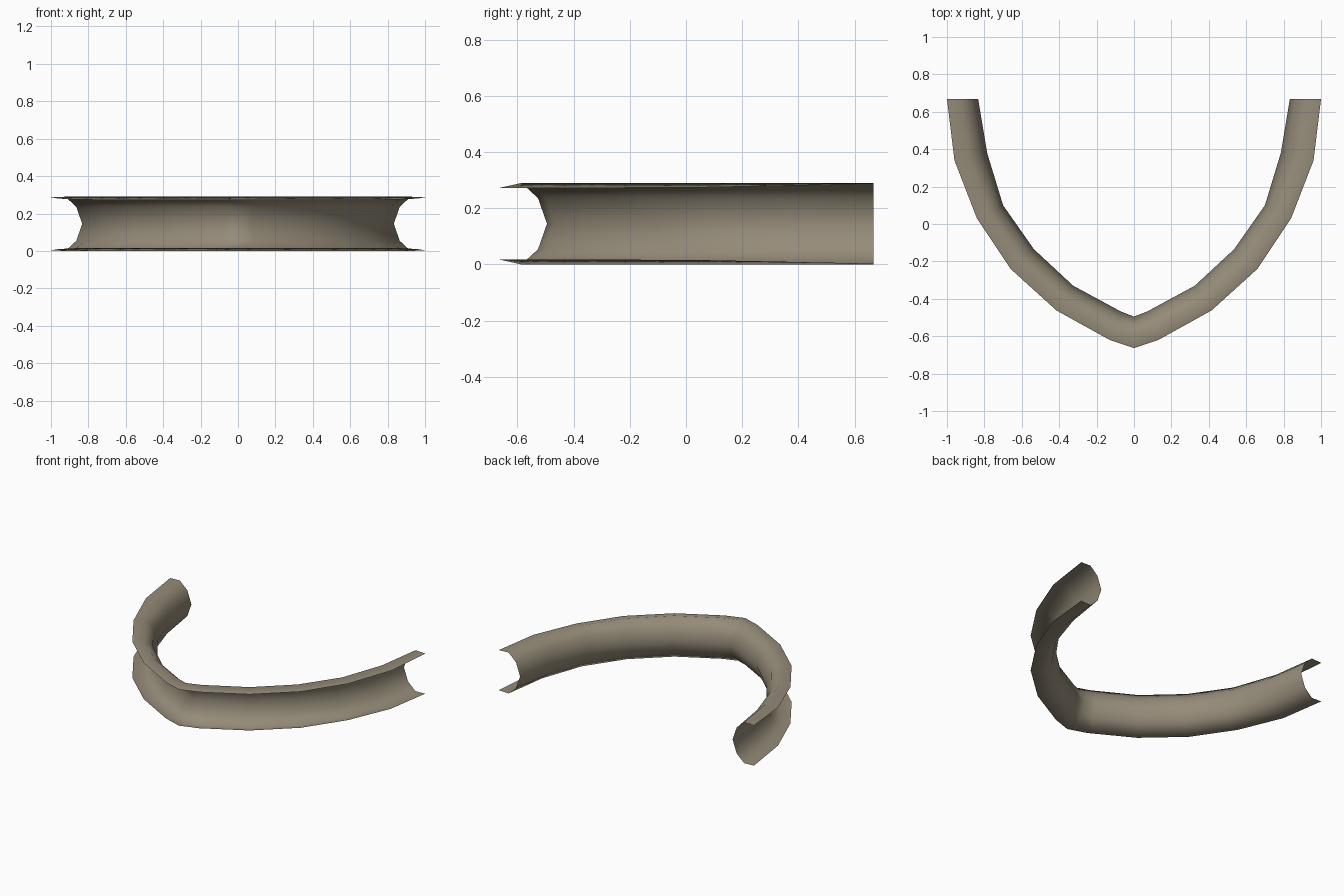
import bpy, bmesh

if "Cube" in bpy.data.objects:
    bpy.data.objects.remove(bpy.data.objects["Cube"])

# Plan stations, centre to back end: inner wall point, outer lip point, lip droop
stations = [
    ((0.00, -0.495), (0.00, -0.663), 0.017),
    ((0.07, -0.468), (0.13, -0.62), 0.017),
    ((0.325, -0.33), (0.415, -0.462), 0.017),
    ((0.535, -0.135), (0.66, -0.24), 0.017),
    ((0.70, 0.10), (0.84, 0.03), 0.016),
    ((0.785, 0.38), (0.96, 0.34), 0.010),
    ((0.833, 0.668), (1.00, 0.668), 0.003),
]
MID, HALF = 0.145, 0.145


def section(station, side):
    """Open C-shaped channel section, bottom lip to top lip."""
    (ix, iy), (ox, oy), droop = station
    upper = [(0.0, 0.0), (0.19, 0.091), (0.54, HALF), (1.0, HALF - droop)]
    prof = [(d, -h) for d, h in reversed(upper[1:])] + upper
    return [(side * (ix + (ox - ix) * d), iy + (oy - iy) * d, MID + h)
            for d, h in prof]


# Curved channel: sections swept round the U, left end to right end
rows = [section(s, -1) for s in reversed(stations[1:])] + [section(s, 1) for s in stations]
bm = bmesh.new()
grid = [[bm.verts.new(p) for p in row] for row in rows]
for a, b in zip(grid, grid[1:]):
    for i in range(len(a) - 1):
        f = bm.faces.new((a[i], b[i], b[i + 1], a[i + 1]))
        f.smooth = True
mesh = bpy.data.meshes.new("curved_channel")
bm.to_mesh(mesh)
bm.free()

# Single warm grey colour
mat = bpy.data.materials.new("warm_grey")
mat.diffuse_color = (0.30, 0.26, 0.19, 1)
mat.use_nodes = True
mat.node_tree.nodes["Principled BSDF"].inputs["Base Color"].default_value = mat.diffuse_color
mesh.materials.append(mat)
obj = bpy.data.objects.new("curved_channel", mesh)
bpy.context.collection.objects.link(obj)
